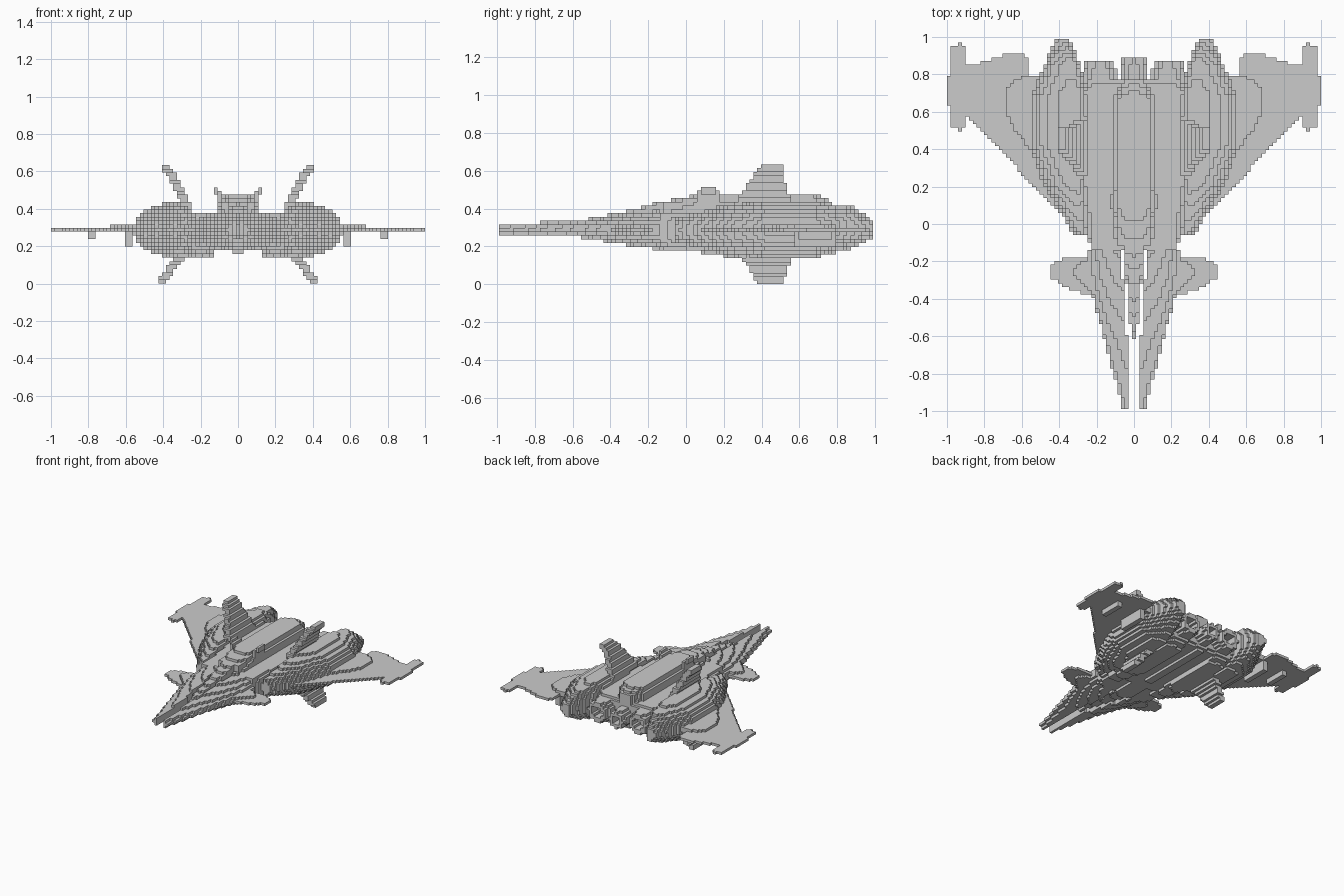
import bpy

if "Cube" in bpy.data.objects:
    bpy.data.objects.remove(bpy.data.objects["Cube"], do_unlink=True)

BLOCK = 2 / 101                  # size of one block
HALF, HEIGHT = 50, 32            # half span and height in blocks

hull = bpy.data.materials.new("hull grey")
hull.use_nodes = True
GREY = (0.6, 0.6, 0.6, 1)
hull.diffuse_color = GREY
hull.node_tree.nodes["Principled BSDF"].inputs["Base Color"].default_value = GREY


def station(rows, at):
    """Interpolate rows of (position, values...)."""
    for low, high in zip(rows, rows[1:]):
        if low[0] <= at <= high[0]:
            t = (at - low[0]) / (high[0] - low[0])
            return [p + (q - p) * t for p, q in zip(low[1:], high[1:])]
    return None


def loft(*rows, power, inner=1.0):
    """Rounded section along y; rows are y, centre, half width, bottom, top."""
    def test(x, y, z):
        found = station(rows, y)
        if not found:
            return False
        centre, half, bottom, top = found
        across = (x - centre) / half
        if across < 0:
            across /= -inner
        up = abs(2 * z - top - bottom) / (top - bottom)
        return across ** power + up ** power <= 1
    return test


def plate(bottom, top, *poly):
    """Flat plan outline between two heights."""
    def test(x, y, z):
        odd = False
        for (ax, ay), (bx, by) in zip(poly, poly[1:] + poly[:1]):
            if (ay > y) != (by > y) and x < ax + (bx - ax) * (y - ay) / (by - ay):
                odd = not odd
        return odd and bottom < z < top
    return test


def box(xs, ys, zs):
    def test(*point):
        return all(low < p < high for p, (low, high) in zip(point, (xs, ys, zs)))
    return test


def union(*tests):
    return lambda x, y, z: any(test(x, y, z) for test in tests)


def nozzle(centre, height, radius, back):
    """Round engine with a hollow mouth and a stepped lip."""
    def test(x, y, z):
        away = ((x - centre) ** 2 + (z - height) ** 2) ** 0.5
        rim = radius - BLOCK / 2 if y > back - 0.03 else radius
        hollow = y > back - 0.07 and away < radius * 0.55
        return 0.6 < y < back and away < rim and not hollow
    return test


def fin(*rows):
    """Leaning fin; rows are z, middle x, front y, back y."""
    def test(x, y, z):
        found = station(rows, z)
        return bool(found) and abs(x - found[0]) < 0.027 and found[1] < y < found[2]
    return test


parts = {}

# Nose: two prongs beside a slot that widens in steps towards the cockpit
prong = loft((-1, 0, .055, .255, .318), (-.6, 0, .165, .25, .338),
             (-.31, 0, .24, .205, .375), (-.13, 0, .25, .175, .4), power=1.9)


def slotted_prong(x, y, z):
    slot = BLOCK * (1.5 + (y > -.6) + (y > -.3))
    return x > slot and prong(x, y, z)


parts["nose_prongs"] = slotted_prong

# Fuselage
parts["spine"] = loft(
    (-.61, 0, .012, .255, .32), (-.5, 0, .024, .25, .345), (-.31, 0, .038, .22, .39),
    (-.29, 0, .055, .22, .39), (-.12, 0, .058, .18, .44), (-.11, 0, .1, .18, .44),
    (.08, 0, .105, .18, .476), (.68, 0, .105, .18, .476), (.78, 0, .05, .18, .43), power=4.5)
parts["body"] = loft(
    (-.13, 0, .235, .2, .38), (.2, 0, .265, .18, .38),
    (.72, 0, .265, .18, .38), (.78, 0, .25, .2, .36), power=7)
parts["keel"] = box((-.01, .035), (.15, .75), (.158, .2))
parts["belly_pods"] = loft(
    (0, .2, .05, .18, .3), (.27, .2, .08, .139, .3),
    (.68, .2, .08, .139, .3), (.78, .2, .07, .18, .3), power=4)
parts["spine_horns"] = union(box((.085, .11), (.06, .18), (.43, .495)),
                             box((.105, .125), (.08, .15), (.47, .52)))
parts["side_engines"] = nozzle(.18, .278, .088, .87)
parts["centre_engine"] = nozzle(0, .268, .07, .89)
parts["nacelles"] = loft(
    (-.06, .27, .05, .23, .345), (.2, .3, .18, .16, .415), (.42, .31, .25, .137, .438),
    (.68, .31, .25, .137, .438), (.87, .335, .135, .19, .415),
    (.99, .36, .055, .25, .335), power=2, inner=.3)

# Wings and canards, one block thick with thicker roots
LOW, MID, HIGH = BLOCK * 14, BLOCK * 15, BLOCK * 16
parts["wings"] = plate(
    LOW, MID, (.24, -.02), (.34, 0), (.89, .575), (.93, .575), (.93, .84),
    (.83, .86), (.68, .91), (.58, .92), (.56, .8), (.24, .78))
parts["wing_tips"] = union(box((.91, .975), (.52, .95), (LOW, MID)),
                           box((.96, 1), (.64, .8), (LOW, MID)),
                           box((.915, .935), (.49, .97), (LOW, MID)))
parts["wing_roots"] = plate(
    MID, HIGH, (.24, 0), (.3, .03), (.66, .54), (.69, .62), (.69, .73),
    (.6, .79), (.24, .78))
parts["canards"] = plate(
    LOW, MID, (.2, -.12), (.25, -.18), (.36, -.18), (.45, -.22), (.45, -.28),
    (.36, -.34), (.2, -.4))
parts["canard_roots"] = plate(
    LOW - BLOCK, HIGH, (.2, -.15), (.32, -.23), (.32, -.28), (.2, -.39))

# Fins and pylons
parts["upper_fins"] = fin((.4, .27, .25, .57), (.51, .317, .31, .53), (.635, .39, .4, .51))
parts["lower_fins"] = fin((0, .41, .38, .52), (.08, .36, .335, .53), (.17, .28, .26, .58))
parts["pylons"] = union(box((.564, .604), (.58, .8), (.198, LOW)),
                        box((.764, .802), (.6, .78), (.238, LOW)))

# Claim each block for the first part that fills it, mirrored in x
owner = {}
for name, test in parts.items():
    for i in range(HALF + 1):
        for j in range(-HALF, HALF):
            for k in range(HEIGHT):
                if (i, j, k) not in owner and test(i * BLOCK, (j + .5) * BLOCK, (k + .5) * BLOCK):
                    owner[i, j, k] = owner[-i, j, k] = name

# Outward step and corner offsets for each side of a block
sides = []
for axis in range(3):
    for sign in (0, 1):
        ring = [(0, 0), (1, 0), (1, 1), (0, 1)]
        corners = []
        for a, b in ring if sign else ring[::-1]:
            corner = [sign, a, b]
            corners.append(corner[-axis:] + corner[:-axis] if axis else corner)
        sides.append(([(2 * sign - 1) * (n == axis) for n in range(3)], corners))


def shift(cell, offset):
    return tuple(c + o for c, o in zip(cell, offset))


# Skin the exposed sides, one object for each part
for name in parts:
    index, faces = {}, []
    for cell in (c for c, part in owner.items() if part == name):
        for step, corners in sides:
            if shift(cell, step) not in owner:
                faces.append([index.setdefault(shift(cell, corner), len(index))
                              for corner in corners])
    mesh = bpy.data.meshes.new(name)
    mesh.from_pydata([((i - .5) * BLOCK, j * BLOCK, k * BLOCK) for i, j, k in index], [], faces)
    mesh.materials.append(hull)
    bpy.context.collection.objects.link(bpy.data.objects.new(name, mesh))
